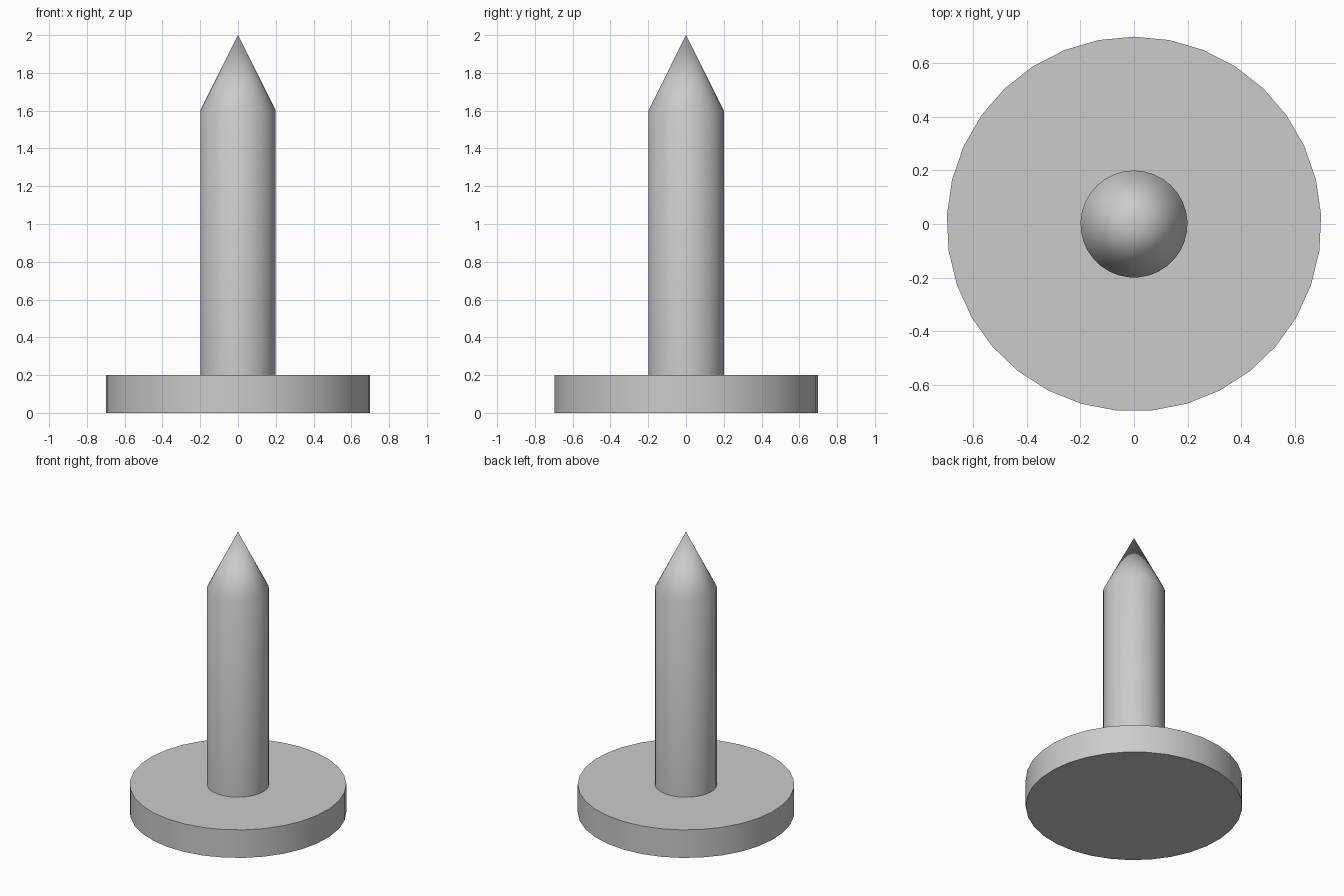
import bpy
import bmesh
import math

cube = bpy.data.objects.get("Cube")
if cube:
    bpy.data.objects.remove(cube, do_unlink=True)

SIDES = 33

# Single plain grey
grey = bpy.data.materials.new("light_grey")
grey.use_nodes = True
colour = (0.6, 0.6, 0.6, 1)
grey.diffuse_color = colour
grey.node_tree.nodes["Principled BSDF"].inputs["Base Color"].default_value = colour


def turned_part(name, profile, tip=None):
    """Revolve (radius, height) rings around z, closing the top flat or to a tip."""
    bm = bmesh.new()
    rings = []
    for radius, z in profile:
        ring = []
        for i in range(SIDES):
            a = math.pi / 2 + math.tau * i / SIDES
            ring.append(bm.verts.new((radius * math.cos(a), radius * math.sin(a), z)))
        rings.append(ring)
    bm.faces.new(rings[0][::-1])
    for low, high in zip(rings, rings[1:]):
        for i in range(SIDES):
            j = (i + 1) % SIDES
            bm.faces.new((low[i], low[j], high[j], high[i]))
    top = rings[-1]
    if tip is None:
        bm.faces.new(top)
    else:
        apex = bm.verts.new((0, 0, tip))
        for i in range(SIDES):
            bm.faces.new((top[i], top[(i + 1) % SIDES], apex))
    mesh = bpy.data.meshes.new(name)
    bm.to_mesh(mesh)
    bm.free()
    mesh.materials.append(grey)
    obj = bpy.data.objects.new(name, mesh)
    bpy.context.collection.objects.link(obj)
    bpy.ops.object.select_all(action="DESELECT")
    obj.select_set(True)
    bpy.context.view_layer.objects.active = obj
    bpy.ops.object.shade_smooth_by_angle(angle=math.radians(30))
    return obj


# Round base plate
turned_part("base_disc", [(0.7, 0), (0.7, 0.2)])

# Upright pin with a conical point
turned_part("pointed_pin", [(0.2, 0.2), (0.2, 1.6)], tip=2.0)
